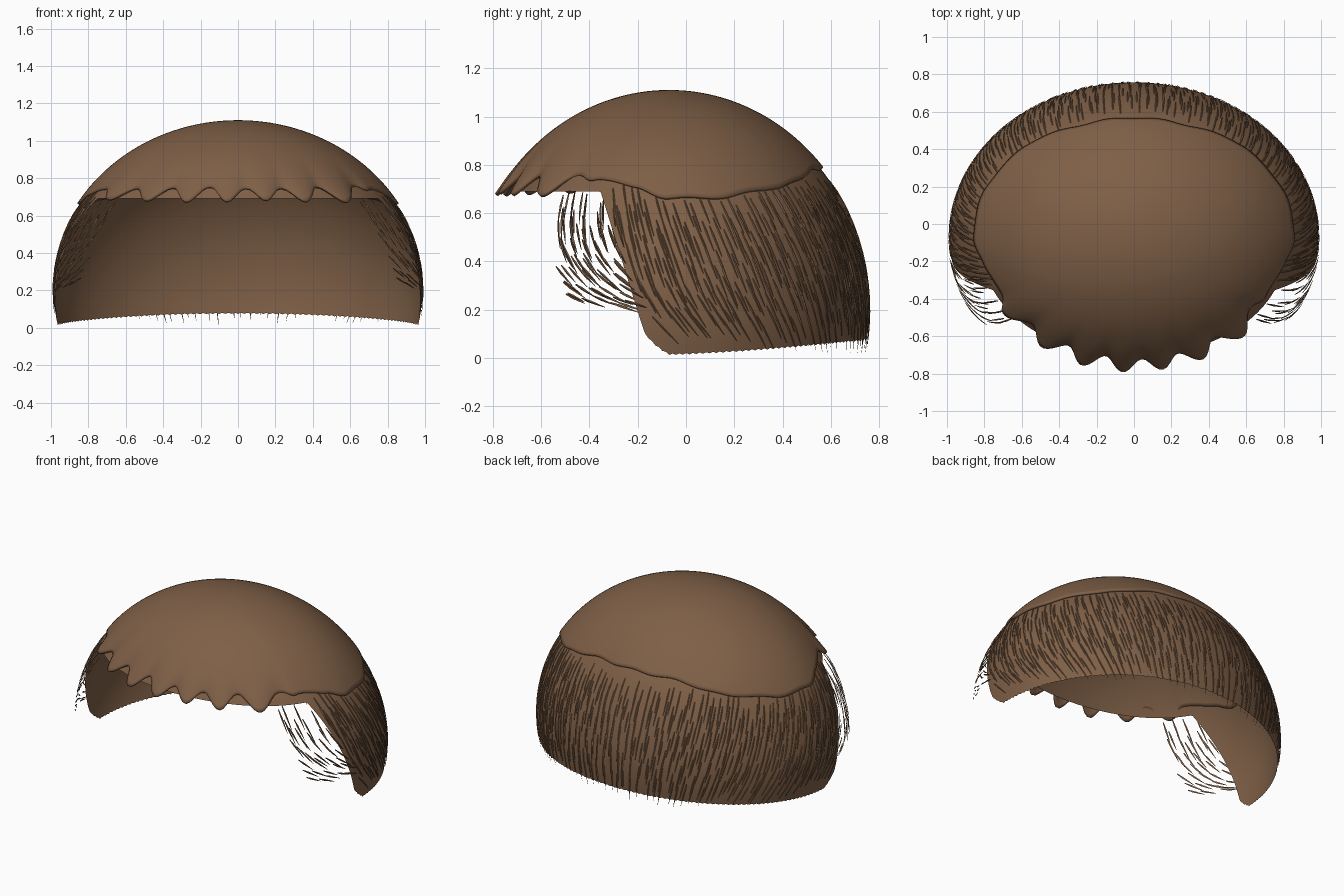
import bpy, bmesh, math, random
from mathutils import Vector

random.seed(4)
cube = bpy.data.objects.get("Cube")
if cube:
    bpy.data.objects.remove(cube)

CY, CZ, RY, RZ = -0.07, 0.2, 0.84, 0.91   # head ellipsoid, x radius 1


def material(name, color):
    m = bpy.data.materials.new(name)
    m.use_nodes = True
    m.diffuse_color = color
    m.node_tree.nodes["Principled BSDF"].inputs["Base Color"].default_value = color
    return m


brown = material("chestnut_brown", (0.21, 0.115, 0.062, 1))


def clamp(v, low=0.0, high=1.0):
    return max(low, min(high, v))


def on_head(a, z, k=1.0, ry=RY):
    """Point at azimuth a and height z on the head, scaled by k."""
    r = math.sqrt(max(0, k * k - ((z - CZ) / RZ) ** 2))
    return Vector((r * math.cos(a), CY + ry * r * math.sin(a), z))


def finish(name, bm, angle=50):
    bmesh.ops.remove_doubles(bm, verts=bm.verts, dist=0.00005)
    bmesh.ops.recalc_face_normals(bm, faces=bm.faces)
    mesh = bpy.data.meshes.new(name)
    bm.to_mesh(mesh)
    bm.free()
    mesh.materials.append(brown)
    ob = bpy.data.objects.new(name, mesh)
    bpy.context.collection.objects.link(ob)
    bpy.ops.object.select_all(action='DESELECT')
    bpy.context.view_layer.objects.active = ob
    ob.select_set(True)
    bpy.ops.object.shade_smooth_by_angle(angle=math.radians(angle))
    return ob


def dome(name, columns, rows, edge, place, k):
    """Skin from the crown down to the height edge(a, column)."""
    bm = bmesh.new()
    grid = []
    for i in range(columns):
        a = math.tau * i / columns
        low = math.asin(clamp((edge(a, i) - CZ) / (RZ * k), -1, 1))
        line = []
        for j in range(rows + 1):
            t = j / rows
            e = math.pi / 2 + (low - math.pi / 2) * t
            line.append(bm.verts.new(place(a, CZ + RZ * k * math.sin(e), t)))
        grid.append(line)
    for i in range(columns):
        p, q = grid[i], grid[(i + 1) % columns]
        for j in range(rows):
            bm.faces.new((p[j], p[j + 1], q[j + 1], q[j]))
    return finish(name, bm)


# Top cap with a scalloped fringe
RIM = [(-1, 0.715), (-0.62, 0.715), (-0.45, 0.75), (-0.2, 0.71), (0, 0.665),
       (0.3, 0.67), (0.65, 0.71), (1, 0.79)]


def wave(a):
    mask = clamp((-math.sin(a) - 0.45) / 0.1)
    return -mask * math.cos(math.tau * (0.84 * math.cos(a) + 0.06) / 0.21)


def cap_edge(a, i):
    s = clamp(math.sin(a), -1, 1)
    for (s0, z0), (s1, z1) in zip(RIM, RIM[1:]):
        if s <= s1:
            f = (s - s0) / (s1 - s0)
            z = z0 + (z1 - z0) * f * f * (3 - 2 * f)
            break
    return z + 0.035 * wave(a) + 0.005 * math.sin(17 * a)


def cap_place(a, z, t):
    p = on_head(a, z)
    pull = 1 - 0.02 * (wave(a) + 0.3) * t ** 8 * clamp(-math.sin(a) * 3)
    return Vector((p.x * pull, CY + (p.y - CY) * pull, z))


cap = dome("top_hair_cap", 240, 36, cap_edge, cap_place, 1.0)
thick = cap.modifiers.new("thickness", 'SOLIDIFY')
thick.thickness = 0.016
thick.offset = -1


# Side and back hair shell, open at the face
K = 0.985


def shell_point(a, z):
    return on_head(a, z, K, RY - 0.12 * clamp(-math.sin(a) - 0.4))


def kept(a, z):
    y = shell_point(a, z).y
    temple = -0.14 - 0.31 * z + 0.09 * clamp(1 - z / 0.12) ** 2
    floor = 0.012 + 0.08 * clamp(y + 0.1) ** 1.5
    return z > 0.69 or (y > temple and z > floor)


def shell_edge(a, i):
    lo, hi = -0.02, 0.7
    for _ in range(24):
        mid = (lo + hi) / 2
        if kept(a, mid):
            hi = mid
        else:
            lo = mid
    return hi + (0.006 * (i % 2) if hi < 0.1 else 0)


dome("side_and_back_hair", 360, 40, shell_edge, lambda a, z, t: shell_point(a, z), K)


# Fine strands: tapered three-sided blades that follow the head
def strand(bm, a, z, length, flat, width, k0, k1):
    back = 1 if math.cos(a) > 0 else -1
    sweep = back * min(1, abs(math.cos(a)) * 1.3)
    rings, steps = [], 3
    for n in range(steps + 1):
        f = n / steps
        aa = a + sweep * length * f * math.sin(flat)
        zz = z - length * f * math.cos(flat)
        p = on_head(aa, zz, k0 + (k1 - k0) * f)
        out = Vector((p.x, (p.y - CY) / RY ** 2, (zz - CZ) / RZ ** 2)).normalized()
        along = Vector((-math.sin(aa) * sweep * math.sin(flat),
                        math.cos(aa) * sweep * math.sin(flat), -math.cos(flat)))
        side = out.cross(along).normalized()
        w = width * (1 - 0.85 * abs(2 * f - 0.8) / 1.2)
        rings.append([bm.verts.new(p + d) for d in
                      (side * w, -side * w, out * w * 0.8)])
    for r, q in zip(rings, rings[1:]):
        for n in range(3):
            m = (n + 1) % 3
            bm.faces.new((r[n], r[m], q[m], q[n]))
    bm.faces.new(rings[0])
    bm.faces.new(rings[-1])


surface = bmesh.new()
for side in (1, -1):
    # strands lying on the shell
    for row in range(9):
        for col in range(38):
            b = -0.42 + (math.pi / 2 + 0.42) * (col + random.uniform(0.2, 0.8)) / 38
            z = 0.72 - 0.066 * row + random.uniform(-0.025, 0.025)
            a = b if side > 0 else math.pi - b
            if z > cap_edge(a, 0) + 0.02 or not kept(a, z - 0.05):
                continue
            flat = 0.4 + 0.6 * clamp((0.4 - z) / 0.3) * clamp(1 - b)
            strand(surface, a, z, random.uniform(0.12, 0.18), flat, 0.0045, 0.986, 0.991)
finish("surface_strands", surface, 30)

for side, label in ((1, "left"), (-1, "right")):
    # loose wisps in front of each temple
    wisps = bmesh.new()
    for row in range(8):
        z = 0.69 - 0.06 * row
        for col in range(5):
            y = -0.53 + 0.055 * col + 0.07 * clamp((0.36 - z) / 0.14) + random.uniform(-0.02, 0.02)
            zz = z + random.uniform(-0.02, 0.02) - 0.01 * col
            r = math.sqrt(1 - ((zz - CZ) / RZ) ** 2)
            b = math.asin(clamp((y - CY) / (RY * r), -1, 1))
            a = b if side > 0 else math.pi - b
            flat = 0.25 + 1.05 * clamp((0.66 - zz) / 0.42)
            strand(wisps, a, zz, random.uniform(0.1, 0.16), flat, 0.006, 0.985, 0.995)
    finish(label + "_temple_wisps", wisps, 30)
